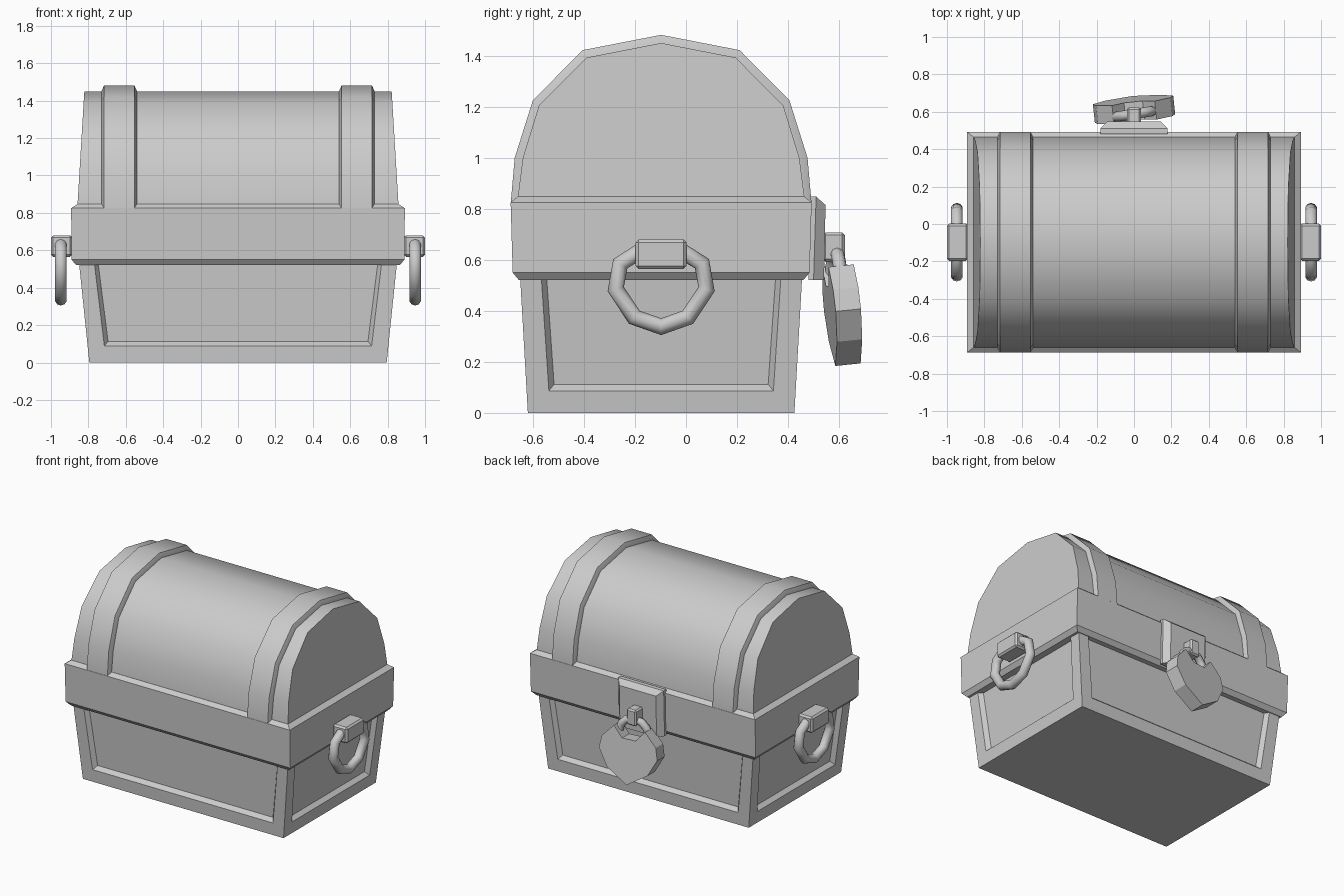
import bpy, bmesh, math
from mathutils import Matrix, Vector

if "Cube" in bpy.data.objects:
    bpy.data.objects.remove(bpy.data.objects["Cube"])

CY = -0.0975  # chest centre in y

grey = bpy.data.materials.new("plain grey")
grey.diffuse_color = (0.6, 0.6, 0.6, 1)
grey.use_nodes = True
grey.node_tree.nodes["Principled BSDF"].inputs["Base Color"].default_value = grey.diffuse_color


def finish(name, bm, smooth=None):
    bmesh.ops.recalc_face_normals(bm, faces=bm.faces)
    me = bpy.data.meshes.new(name)
    bm.to_mesh(me)
    bm.free()
    ob = bpy.data.objects.new(name, me)
    bpy.context.collection.objects.link(ob)
    me.materials.append(grey)
    if smooth:
        bpy.ops.object.select_all(action='DESELECT')
        ob.select_set(True)
        bpy.context.view_layer.objects.active = ob
        bpy.ops.object.shade_smooth_by_angle(angle=math.radians(smooth))
    return ob


def loft(rings, closed=False):
    """Skin a list of equal-length point rings."""
    bm = bmesh.new()
    vs = [[bm.verts.new(p) for p in r] for r in rings]
    n, m = len(rings[0]), len(rings)
    for i in range(m if closed else m - 1):
        a, b = vs[i], vs[(i + 1) % m]
        for j in range(n):
            k = (j + 1) % n
            bm.faces.new((a[j], a[k], b[k], b[j]))
    if not closed:
        bm.faces.new(vs[0])
        bm.faces.new(vs[-1])
    return bm


def rect(z, hx, hy, cy=CY):
    return [(x * hx, cy + y * hy, z) for x, y in ((-1, -1), (1, -1), (1, 1), (-1, 1))]


def box(name, centre, size, bevel):
    bm = bmesh.new()
    bmesh.ops.create_cube(bm, size=1, matrix=Matrix.Translation(centre) @ Matrix.Diagonal((*size, 1)))
    bmesh.ops.bevel(bm, geom=bm.edges[:], offset=bevel, segments=1, affect='EDGES')
    return finish(name, bm)


def tube(name, path, radius, closed, sides=10):
    """Round tube along a planar path of vectors."""
    pts = [Vector(p) for p in path]
    n = len(pts)
    normal = (pts[1] - pts[0]).cross(pts[n // 2] - pts[0]).normalized()
    rings = []
    for i, p in enumerate(pts):
        a = pts[(i - 1) % n] if closed or i > 0 else p
        b = pts[(i + 1) % n] if closed or i < n - 1 else p
        side = (b - a).normalized().cross(normal)
        rings.append([p + radius * (math.cos(t) * side + math.sin(t) * normal)
                      for t in (2 * math.pi * j / sides for j in range(sides))])
    return finish(name, loft(rings, closed), 60)


# Tapered body with a recessed panel on each side
bm = loft([rect(0, 0.795, 0.5225), rect(0.66, 0.863, 0.56)])
bmesh.ops.recalc_face_normals(bm, faces=bm.faces)
sides = [f for f in bm.faces if abs(f.normal.z) < 0.5]
bmesh.ops.inset_individual(bm, faces=sides, thickness=0.12, depth=0)
bmesh.ops.inset_individual(bm, faces=sides, thickness=0.03, depth=-0.03)
finish("body", bm)

# Rim around the joint
finish("rim", loft([rect(0.52, 0.865, 0.557), rect(0.55, 0.89, 0.582),
                    rect(0.825, 0.892, 0.59), rect(0.848, 0.858, 0.562)]))


# Arched lid and its straps share a mirrored arch profile
def arch(half):
    return half + [(-y, z) for y, z in reversed(half) if y != 0]


inner = arch([(0.564, 0.8), (0.562, 0.845), (0.542, 1.0), (0.479, 1.205), (0.292, 1.393), (0, 1.45)])
outer = arch([(0.589, 0.8), (0.589, 0.83), (0.574, 1.0), (0.503, 1.225), (0.308, 1.422), (0, 1.482)])


def lid_x(z):
    return 0.858 - (z - 0.845) * 0.06


finish("lid", loft([[(s * lid_x(z), CY + y, z) for y, z in inner] for s in (-1, 1)]), 40)

for s, side in ((-1, "left"), (1, "right")):
    sections = [(0.54, inner), (0.554, outer), (0.716, outer), (0.73, inner)]
    finish(side + "_strap",
           loft([[(s * x, CY + y, z) for y, z in prof] for x, prof in sections]), 40)

    # Ring handle with its mounting block
    box(side + "_handle_block", (s * 0.943, CY, 0.622), (0.114, 0.2, 0.115), 0.012)
    half = [(0, 0.338), (0.105, 0.375), (0.178, 0.485), (0.16, 0.585), (0.08, 0.635)]
    ring = half + [(-y, z) for y, z in reversed(half[1:])]
    tube(side + "_handle_ring", [(s * 0.947, CY + y, z) for y, z in ring], 0.033, True)

# Hasp plate with sloping edges
plate = [[(-0.18, 0.48, 0.52), (0.18, 0.48, 0.52), (0.18, 0.48, 0.848), (-0.18, 0.48, 0.848)],
         [(-0.18, 0.5, 0.52), (0.18, 0.5, 0.52), (0.18, 0.51, 0.848), (-0.18, 0.51, 0.848)],
         [(-0.145, 0.541, 0.52), (0.145, 0.541, 0.52), (0.145, 0.547, 0.815), (-0.145, 0.547, 0.815)]]
finish("hasp_plate", loft(plate))
box("staple", (0, 0.58, 0.65), (0.075, 0.085, 0.115), 0.01)

# Shackle arch, turned slightly
turn = Matrix.Translation((0, 0.588, 0.53)) @ Matrix.Rotation(math.radians(9), 4, 'Z')
path = [(0.105, 0, -0.06)] + [(0.105 * math.cos(t), 0, 0.1 * math.sin(t))
                              for t in (math.pi * i / 6 for i in range(7))] + [(-0.105, 0, -0.06)]
tube("shackle", [turn @ Vector(p) for p in path], 0.027, False, 8)

# Heart-shaped padlock, hanging at a tilt
half = [(0.05, 0.115), (0.115, 0.19), (0.2, 0.1), (0.216, 0.015), (0.15, -0.105), (0, -0.2)]
heart = half + [(-x, z) for x, z in reversed(half[:-1])]
place = (Matrix.Translation((0, 0.615, 0.388)) @ Matrix.Rotation(math.radians(6.1), 4, 'Z')
         @ Matrix.Rotation(math.radians(5.8), 4, 'X'))
finish("padlock", loft([[place @ Vector((x, y, z)) for x, z in heart] for y in (-0.05, 0.05)]))
